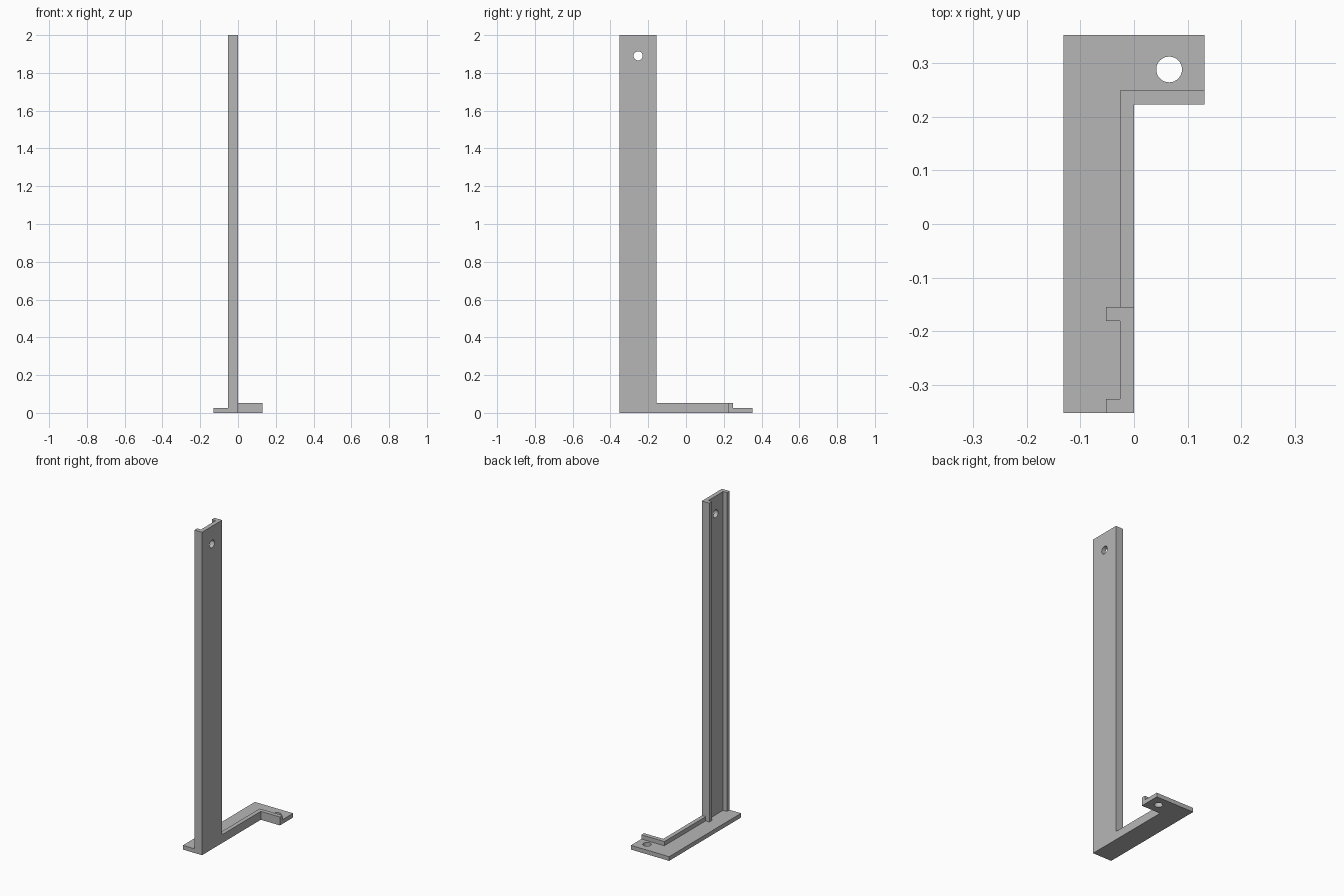
import bpy
import bmesh
import math

cube = bpy.data.objects.get("Cube")
if cube:
    bpy.data.objects.remove(cube, do_unlink=True)

# Single flat grey
grey = bpy.data.materials.new("plain_grey")
grey.use_nodes = True
colour = (0.47, 0.47, 0.47, 1)
grey.diffuse_color = colour
grey.node_tree.nodes["Principled BSDF"].inputs["Base Color"].default_value = colour

# Shared dimensions
T = 0.026            # sheet thickness
W = 0.131            # half width of the base
L = 0.352            # half length of the base
ARM = 0.223          # inner edge of the foot arm
POST_BACK = -0.155   # rear edge of the post
HEIGHT = 2.0
HOLE = 0.024


def extrude(name, outline, z0, z1):
    """Upright prism from an xy outline."""
    bm = bmesh.new()
    face = bm.faces.new([bm.verts.new((x, y, z0)) for x, y in outline])
    result = bmesh.ops.extrude_face_region(bm, geom=[face])
    top = [v for v in result["geom"] if isinstance(v, bmesh.types.BMVert)]
    bmesh.ops.translate(bm, verts=top, vec=(0, 0, z1 - z0))
    bmesh.ops.recalc_face_normals(bm, faces=bm.faces)
    mesh = bpy.data.meshes.new(name)
    bm.to_mesh(mesh)
    bm.free()
    obj = bpy.data.objects.new(name, mesh)
    bpy.context.collection.objects.link(obj)
    mesh.materials.append(grey)
    return obj


def drill(obj, centre, rotation=(0, 0, 0)):
    """Round screw hole through a part."""
    bpy.ops.mesh.primitive_cylinder_add(vertices=32, radius=HOLE, depth=0.2,
                                        location=centre, rotation=rotation)
    cutter = bpy.context.object
    cutter.hide_render = True
    cutter.data.materials.append(grey)
    mod = obj.modifiers.new("hole", "BOOLEAN")
    mod.operation = "DIFFERENCE"
    mod.solver = "EXACT"
    mod.object = cutter
    bpy.context.view_layer.objects.active = obj
    bpy.ops.object.modifier_apply(modifier=mod.name)
    bpy.data.objects.remove(cutter, do_unlink=True)


# L-shaped base plate with a screw hole in the arm
base = extrude("base_plate", [(-W, -L), (0, -L), (0, ARM), (W, ARM), (W, L), (-W, L)], 0, T)
drill(base, (W / 2, 0.288, 0))

# Stiffening rim along the inner edge of the base
extrude("base_rim", [(-T, POST_BACK), (0, POST_BACK), (0, ARM), (W, ARM),
                     (W, ARM + T), (-T, ARM + T)], T, 2 * T)

# Channel-section post with a screw hole near the top
post = extrude("post", [(0, -L), (0, POST_BACK), (-2 * T, POST_BACK),
                        (-2 * T, POST_BACK - T), (-T, POST_BACK - T),
                        (-T, -L + T), (-2 * T, -L + T), (-2 * T, -L)], T, HEIGHT)
drill(post, (0, (POST_BACK - L) / 2, 1.89), (0, math.pi / 2, 0))
